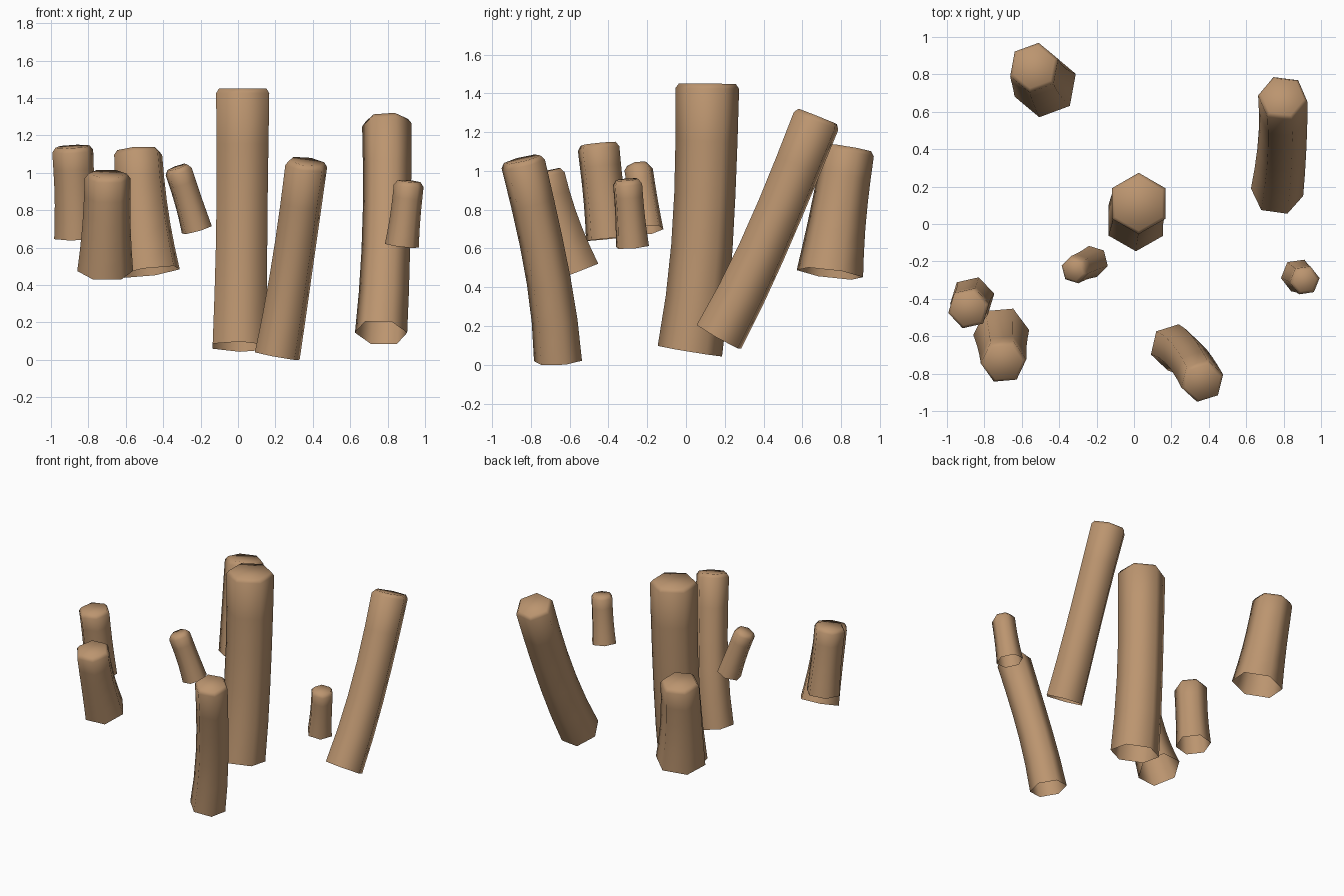
import bpy, bmesh, math
from mathutils import Vector

if "Cube" in bpy.data.objects:
    bpy.data.objects.remove(bpy.data.objects["Cube"])

wood = bpy.data.materials.new("tan_stone")
wood.diffuse_color = (0.50, 0.30, 0.16, 1)
wood.use_nodes = True
wood.node_tree.nodes["Principled BSDF"].inputs["Base Color"].default_value = wood.diffuse_color


def column(name, base, top, r0, r1, spin, lean0, lean1, n=5, sides=6):
    """Bent hexagonal column, open below, with a softened flat top.
    lean = (x, y) slope of the axis at each end."""
    base, top = Vector(base), Vector(top)
    length = (top - base).length
    t0 = Vector((*lean0, 1)).normalized() * length
    t1 = Vector((*lean1, 1)).normalized() * length

    def axis(t):
        a, b = 2*t**3 - 3*t**2 + 1, t**3 - 2*t**2 + t
        c, d = -2*t**3 + 3*t**2, t**3 - t**2
        p = base*a + t0*b + top*c + t1*d
        da, db = 6*t*t - 6*t, 3*t*t - 4*t + 1
        dc, dd = -6*t*t + 6*t, 3*t*t - 2*t
        return p, (base*da + t0*db + top*dc + t1*dd).normalized()

    # radius steps: slight waist, full rim, bevelled lip
    lip = 0.025 / length
    steps = []
    for i in range(n + 1):
        t = i / n * (1 - lip)
        r = r0 + (r1 - r0) * t
        steps.append((t, r * (1 - 0.05 * math.sin(math.pi * i / n))))
    steps.append((1, r1 - 0.018))

    bm = bmesh.new()
    rings = []
    for t, r in steps:
        p, d = axis(t)
        q = Vector((0, 0, 1)).rotation_difference(d)
        ring = []
        for k in range(sides):
            a = math.radians(spin) + math.tau * k / sides
            ring.append(bm.verts.new(p + q @ Vector((r*math.cos(a), r*math.sin(a), 0))))
        rings.append(ring)
    for lo, hi in zip(rings, rings[1:]):
        for k in range(sides):
            j = (k + 1) % sides
            bm.faces.new((lo[k], lo[j], hi[j], hi[k]))
    bm.faces.new(rings[-1])
    for f in bm.faces:
        f.smooth = True
    me = bpy.data.meshes.new(name)
    bm.to_mesh(me)
    bm.free()
    me.materials.append(wood)
    ob = bpy.data.objects.new(name, me)
    bpy.context.collection.objects.link(ob)


# tall columns
column("centre_column", (0.01, 0.02, 0.07), (0.025, 0.11, 1.45), 0.168, 0.164, 30,
       (0.02, 0.165), (0.0, 0.01))
column("right_back_column", (0.765, 0.17, 0.145), (0.795, 0.68, 1.28), 0.141, 0.133, -8,
       (0.08, 0.56), (-0.02, 0.40))
column("right_front_column", (0.21, -0.66, 0.02), (0.368, -0.845, 1.06), 0.127, 0.117, 17,
       (0.18, -0.05), (0.13, -0.24))
# medium columns
column("left_back_column", (-0.475, 0.742, 0.47), (-0.535, 0.84, 1.12), 0.175, 0.135, 20,
       (-0.13, 0.13), (-0.05, 0.17))
column("left_front_column", (-0.71, -0.58, 0.475), (-0.697, -0.74, 0.995), 0.150, 0.121, 5,
       (0.03, -0.38), (0.02, -0.22))
column("left_column", (-0.865, -0.40, 0.65), (-0.885, -0.453, 1.14), 0.121, 0.112, 13,
       (-0.02, -0.10), (-0.05, -0.10))
# small columns
column("small_leaning_column", (-0.22, -0.20, 0.695), (-0.325, -0.248, 1.03), 0.086, 0.075, 44,
       (-0.28, -0.12), (-0.34, -0.16))
column("small_right_column", (0.876, -0.276, 0.61), (0.915, -0.303, 0.955), 0.092, 0.080, 8,
       (0.12, -0.08), (0.10, -0.08))
